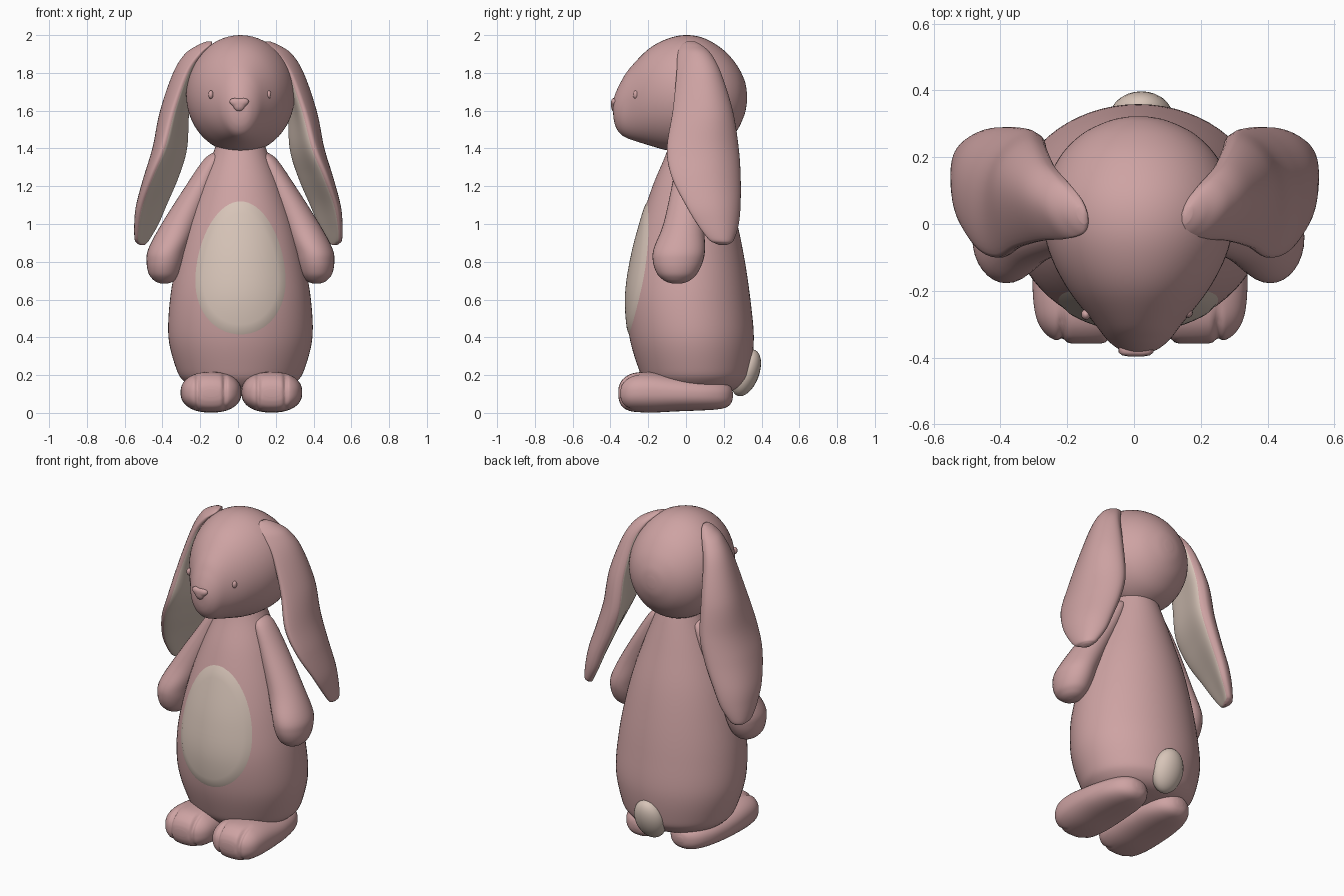
import bpy, bmesh, math
from mathutils import Vector

if "Cube" in bpy.data.objects:
    bpy.data.objects.remove(bpy.data.objects["Cube"])

CX = 0.013  # symmetry line of the figure


def material(name, rgb):
    m = bpy.data.materials.new(name)
    m.diffuse_color = (*rgb, 1)
    m.use_nodes = True
    m.node_tree.nodes["Principled BSDF"].inputs["Base Color"].default_value = m.diffuse_color
    return m


PINK = material("dusty pink", (0.615, 0.365, 0.365))
CREAM = material("cream", (0.68, 0.555, 0.48))


def resample(rows, steps):
    """Smooth curve through the key sections."""
    out = []
    for i in range(len(rows) - 1):
        a, b, c, d = (rows[max(0, min(len(rows) - 1, i + k))] for k in (-1, 0, 1, 2))
        for s in range(steps):
            t = s / steps
            out.append([0.5 * (2 * q + (r - p) * t + (2 * p - 5 * q + 4 * r - w) * t * t
                               + (3 * q - p - 3 * r + w) * t ** 3)
                        for p, q, r, w in zip(a, b, c, d)])
    return out + [list(rows[-1])]


def make(name, bm, mats=(PINK,)):
    bmesh.ops.recalc_face_normals(bm, faces=bm.faces[:])
    for f in bm.faces:
        f.smooth = True
    me = bpy.data.meshes.new(name)
    bm.to_mesh(me)
    bm.free()
    for m in mats:
        me.materials.append(m)
    ob = bpy.data.objects.new(name, me)
    bpy.context.collection.objects.link(ob)
    return ob


def skin(rings, rule=None):
    """Skin closed rings of points; rule(i, j) gives the material index."""
    bm = bmesh.new()
    vs = [[bm.verts.new(p) for p in ring] for ring in rings]
    n = len(vs[0])
    for i in range(len(vs) - 1):
        for j in range(n):
            k = (j + 1) % n
            f = bm.faces.new((vs[i][j], vs[i][k], vs[i + 1][k], vs[i + 1][j]))
            f.material_index = rule(i, j) if rule else 0
    for ring in (vs[0], vs[-1]):
        c = bm.verts.new(sum((v.co for v in ring), Vector()) / n)
        for j in range(n):
            bm.faces.new((ring[j], ring[(j + 1) % n], c))
    return bm


def turn(n):
    return [2 * math.pi * j / n for j in range(n)]


def upright(rows, n=48, side=1):
    """Horizontal ellipses: z, x, y, x radius, y radius."""
    return [[(CX + side * (x + rx * math.cos(t)), y + ry * math.sin(t), z) for t in turn(n)]
            for z, x, y, rx, ry in rows]


def lengthwise(rows, x, n=48, power=1.0):
    """Front-to-back sections: y, bottom z, top z, x radius."""
    def sp(v):
        return math.copysign(abs(v) ** power, v)
    return [[(x + r * sp(math.cos(t)), y, (a + b) / 2 + (b - a) / 2 * sp(math.sin(t)))
             for t in turn(n)] for y, a, b, r in rows]


def ball(name, loc, size, tilt=0, mat=PINK):
    bm = bmesh.new()
    bmesh.ops.create_uvsphere(bm, u_segments=24, v_segments=16, radius=1)
    ob = make(name, bm, (mat,))
    ob.location, ob.scale, ob.rotation_euler = loc, size, (tilt, 0, 0)
    return ob


# Body
body = resample([(0.10, 0, 0.04, 0.08, 0.07), (0.12, 0, 0.05, 0.22, 0.20), (0.17, 0, 0.05, 0.302, 0.268),
                 (0.24, 0, 0.045, 0.342, 0.298), (0.40, 0, 0.03, 0.381, 0.329), (0.60, 0, 0.012, 0.373, 0.329),
                 (0.80, 0, 0.01, 0.338, 0.302), (1.00, 0, 0.015, 0.286, 0.257), (1.20, 0, 0.02, 0.215, 0.197),
                 (1.36, 0, 0.03, 0.150, 0.14), (1.45, 0, 0.03, 0.12, 0.11)], 6)
make("body", skin(upright(body, 64)))


# Belly patch that follows the front of the body
def body_front(x, z):
    i = next(k for k in range(len(body) - 1) if body[k + 1][0] >= z)
    a, b = body[i], body[i + 1]
    t = (z - a[0]) / (b[0] - a[0])
    y, rx, ry = (a[k] + (b[k] - a[k]) * t for k in (2, 3, 4))
    return y - ry * math.sqrt(max(0, 1 - (x / rx) ** 2))


rings = []
for k in range(13):
    s = max(0.02, k / 12)
    lift = 0.007 if k < 12 else 0.0
    ring = []
    for t in turn(64):
        h = math.sin(t)
        x = 0.238 * s * math.cos(t) * (1 - 0.10 * h)
        z = 0.73 + s * h * (0.39 if h > 0 else 0.315)
        ring.append((CX + x, body_front(x, z) - lift, z))
    rings.append(ring)
patch = skin(rings)
# drop the closing fan over the outer rim
rim = [v for v in patch.verts if len(v.link_edges) == 64]
bmesh.ops.delete(patch, geom=[max(rim, key=lambda v: v.co.y)], context='VERTS')
patch_ob = make("belly_patch", patch, (CREAM,))
if patch_ob.data.polygons[0].normal.y > 0:
    patch_ob.data.flip_normals()

# Head, lofted from snout to back
head = resample([(-0.386, 1.59, 1.635, 0.02), (-0.382, 1.55, 1.665, 0.042), (-0.370, 1.51, 1.70, 0.066),
                 (-0.345, 1.475, 1.752, 0.095), (-0.30, 1.450, 1.822, 0.130), (-0.20, 1.418, 1.925, 0.208),
                 (-0.10, 1.390, 1.98, 0.261), (0.0, 1.376, 2.0, 0.286), (0.10, 1.378, 1.982, 0.280),
                 (0.20, 1.42, 1.92, 0.236), (0.27, 1.495, 1.84, 0.168), (0.31, 1.58, 1.76, 0.085),
                 (0.322, 1.64, 1.70, 0.025)], 5)
make("head", skin(lengthwise(head, CX, 56)))

# Nose: small rounded triangle pointing down
nose = []
for y, s in ((-0.36, 1.0), (-0.385, 1.0), (-0.393, 0.8), (-0.397, 0.4)):
    ring = []
    for t in turn(24):
        r = s * 0.042 * (1 + 0.2 * math.cos(3 * (t + math.pi / 2)))
        ring.append((CX - 0.007 + 1.12 * r * math.cos(t), y, 1.637 + 0.8 * r * math.sin(t)))
    nose.append(ring)
make("nose", skin(nose))

# Ears: z, front edge x y, back edge x y, bulge, half thickness
ear = resample([(1.965, 0.15, 0.00, 0.16, 0.05, 0.0, 0.015), (1.945, 0.16, -0.03, 0.18, 0.085, 0.01, 0.035),
                (1.90, 0.21, -0.045, 0.215, 0.13, 0.02, 0.050), (1.80, 0.28, -0.05, 0.255, 0.18, 0.025, 0.056),
                (1.60, 0.355, -0.07, 0.28, 0.24, 0.037, 0.066), (1.40, 0.41, -0.10, 0.29, 0.27, 0.038, 0.072),
                (1.25, 0.47, -0.075, 0.33, 0.28, 0.036, 0.066), (1.10, 0.522, -0.00, 0.39, 0.28, 0.030, 0.054),
                (1.00, 0.538, 0.06, 0.43, 0.272, 0.024, 0.042), (0.92, 0.540, 0.12, 0.475, 0.25, 0.013, 0.029),
                (0.898, 0.530, 0.155, 0.49, 0.23, 0.008, 0.020), (0.888, 0.52, 0.18, 0.50, 0.21, 0.0, 0.008)], 7)
EN = 40
for label, side in (("left", -1), ("right", 1)):
    rings = []
    for z, fx, fy, bx, by, bulge, thick in ear:
        f, b = Vector((fx, fy)), Vector((bx, by))
        d = (b - f).normalized()
        out = Vector((d.y, -d.x))
        ring = []
        for t in turn(EN):
            u = (1 - math.cos(t)) / 2
            p = f.lerp(b, u) + out * (bulge * math.sin(u * math.pi) + thick * math.sin(t))
            p += d * 0.5 * thick * max(0, math.sin(t))  # fuller towards the back outside
            ring.append((0.002 + side * p.x, p.y, z))
        rings.append(ring)

    def lining(i, j):
        t = 2 * math.pi * (j + 0.5) / EN
        return int(math.sin(t) < -0.36 and 0.90 < ear[i][0] < 1.86)
    make(label + "_ear", skin(rings, lining), (PINK, CREAM))

# Arms
arm = resample([(1.38, 0.12, 0.03, 0.02, 0.03), (1.34, 0.145, 0.025, 0.05, 0.07), (1.20, 0.215, 0.015, 0.076, 0.09),
                (1.00, 0.320, -0.012, 0.098, 0.108), (0.87, 0.383, -0.035, 0.104, 0.136),
                (0.80, 0.398, -0.043, 0.099, 0.132), (0.74, 0.403, -0.047, 0.084, 0.108),
                (0.708, 0.403, -0.048, 0.062, 0.078), (0.692, 0.403, -0.048, 0.040, 0.050),
                (0.684, 0.403, -0.048, 0.014, 0.018)], 5)
for label, side in (("left", -1), ("right", 1)):
    make(label + "_arm", skin(upright(arm, 32, side)))

# Feet with two toe grooves each
foot = resample([(-0.358, 0.085, 0.125, 0.04), (-0.352, 0.058, 0.150, 0.08), (-0.335, 0.030, 0.178, 0.115),
                 (-0.30, 0.011, 0.203, 0.142), (-0.25, 0.004, 0.215, 0.156), (-0.17, 0.002, 0.215, 0.161),
                 (-0.05, 0.008, 0.198, 0.158), (0.08, 0.013, 0.183, 0.143), (0.16, 0.018, 0.173, 0.120),
                 (0.21, 0.028, 0.159, 0.090), (0.238, 0.050, 0.137, 0.053), (0.248, 0.08, 0.11, 0.018)], 6)
for label, side in (("left", -1), ("right", 1)):
    x0 = 0.018 + side * 0.161
    bm = skin(lengthwise(foot, x0, 96, 0.87))
    for v in bm.verts:
        front = min(1, max(0, (-0.22 - v.co.y) / 0.08))
        dent = sum(math.exp(-((v.co.x - x0 - g) / 0.011) ** 2) for g in (-0.072, 0.072))
        v.co.y += 0.012 * front * dent
        v.co.z -= 0.009 * front * dent * min(1, max(0, (v.co.z - 0.10) / 0.06))
        v.co.x -= side * 0.012 * max(0, v.co.y) / 0.25  # heels turn in slightly
    make(label + "_foot", bm)

# Eyes, set on the head surface
for label, side in (("left", -1), ("right", 1)):
    ball(label + "_eye", (0.009 + side * 0.153, -0.268 + side * 0.003, 1.685), (0.014, 0.016, 0.022))

# Tail
ball("tail", (0.022, 0.318, 0.212), (0.096, 0.069, 0.130), -0.36, CREAM)
